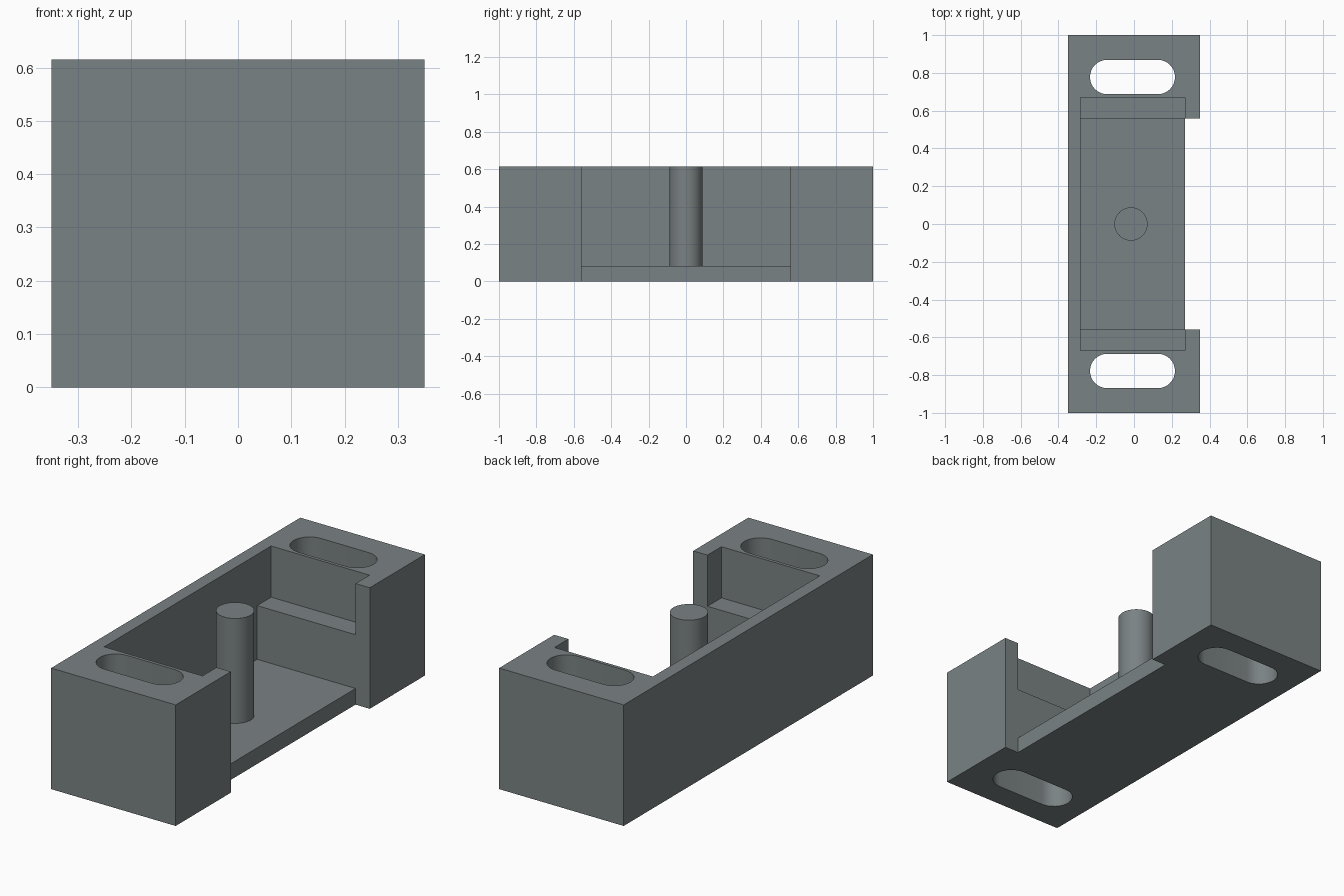
import bpy, bmesh, math
from mathutils import Vector

if "Cube" in bpy.data.objects:
    bpy.data.objects.remove(bpy.data.objects["Cube"])

H = 0.615            # overall height
FLOOR = 0.082        # floor thickness
LEDGE = 0.355        # height of the end ledges
PIN_X = -0.016

mat = bpy.data.materials.new("slate grey")
mat.diffuse_color = (0.195, 0.223, 0.227, 1)
mat.use_nodes = True
mat.node_tree.nodes["Principled BSDF"].inputs["Base Color"].default_value = mat.diffuse_color


def prism(name, points, extrude):
    """Closed polygon of 3D points swept along a vector."""
    bm = bmesh.new()
    face = bm.faces.new([bm.verts.new(p) for p in points])
    swept = bmesh.ops.extrude_face_region(bm, geom=[face])["geom"]
    verts = [g for g in swept if isinstance(g, bmesh.types.BMVert)]
    bmesh.ops.translate(bm, verts=verts, vec=Vector(extrude))
    bmesh.ops.recalc_face_normals(bm, faces=bm.faces)
    mesh = bpy.data.meshes.new(name)
    bm.to_mesh(mesh)
    bm.free()
    mesh.materials.append(mat)
    obj = bpy.data.objects.new(name, mesh)
    bpy.context.collection.objects.link(obj)
    return obj


def box(name, x0, x1, y0, y1, z0, z1):
    return prism(name, [(x0, y0, z0), (x1, y0, z0), (x1, y1, z0), (x0, y1, z0)],
                 (0, 0, z1 - z0))


def arc(cx, cy, r, a0, a1, n, z):
    return [(cx + r * math.cos(a0 + (a1 - a0) * i / n),
             cy + r * math.sin(a0 + (a1 - a0) * i / n), z) for i in range(n + 1)]


def activate(obj):
    bpy.ops.object.select_all(action='DESELECT')
    obj.select_set(True)
    bpy.context.view_layer.objects.active = obj


def cut(obj, cutter):
    mod = obj.modifiers.new("cut", 'BOOLEAN')
    mod.operation, mod.solver, mod.object = 'DIFFERENCE', 'EXACT', cutter
    activate(obj)
    bpy.ops.object.modifier_apply(modifier=mod.name)
    bpy.data.objects.remove(cutter)


# Solid block
housing = box("housing", -0.35, 0.35, -1, 1, 0, H)

# Main cavity, open through the right side in front of the floor edge
profile = [(-0.283, FLOOR), (0.27, FLOOR), (0.27, -0.1), (0.5, -0.1), (0.5, 0.8), (-0.283, 0.8)]
cut(housing, prism("cavity_cutter", [(x, -0.558, z) for x, z in profile], (0, 1.116, 0)))

# Wider upper pocket that leaves a ledge at each end
cut(housing, box("ledge_cutter", -0.283, 0.27, -0.67, 0.67, LEDGE, 0.8))

# Mounting slots through both ends
for side in (-1, 1):
    y, r = side * 0.778, 0.091
    outline = (arc(0.126, y, r, -math.pi / 2, math.pi / 2, 16, -0.1)
               + arc(-0.142, y, r, math.pi / 2, math.pi * 1.5, 16, -0.1))
    cut(housing, prism("slot_cutter", outline, (0, 0, 1)))

# Round pin standing on the floor
pin = prism("center_pin", arc(PIN_X, 0, 0.088, 0, math.tau, 48, FLOOR)[:-1], (0, 0, H - FLOOR))

for obj in (housing, pin):
    activate(obj)
    bpy.ops.object.shade_smooth_by_angle(angle=math.radians(30))
